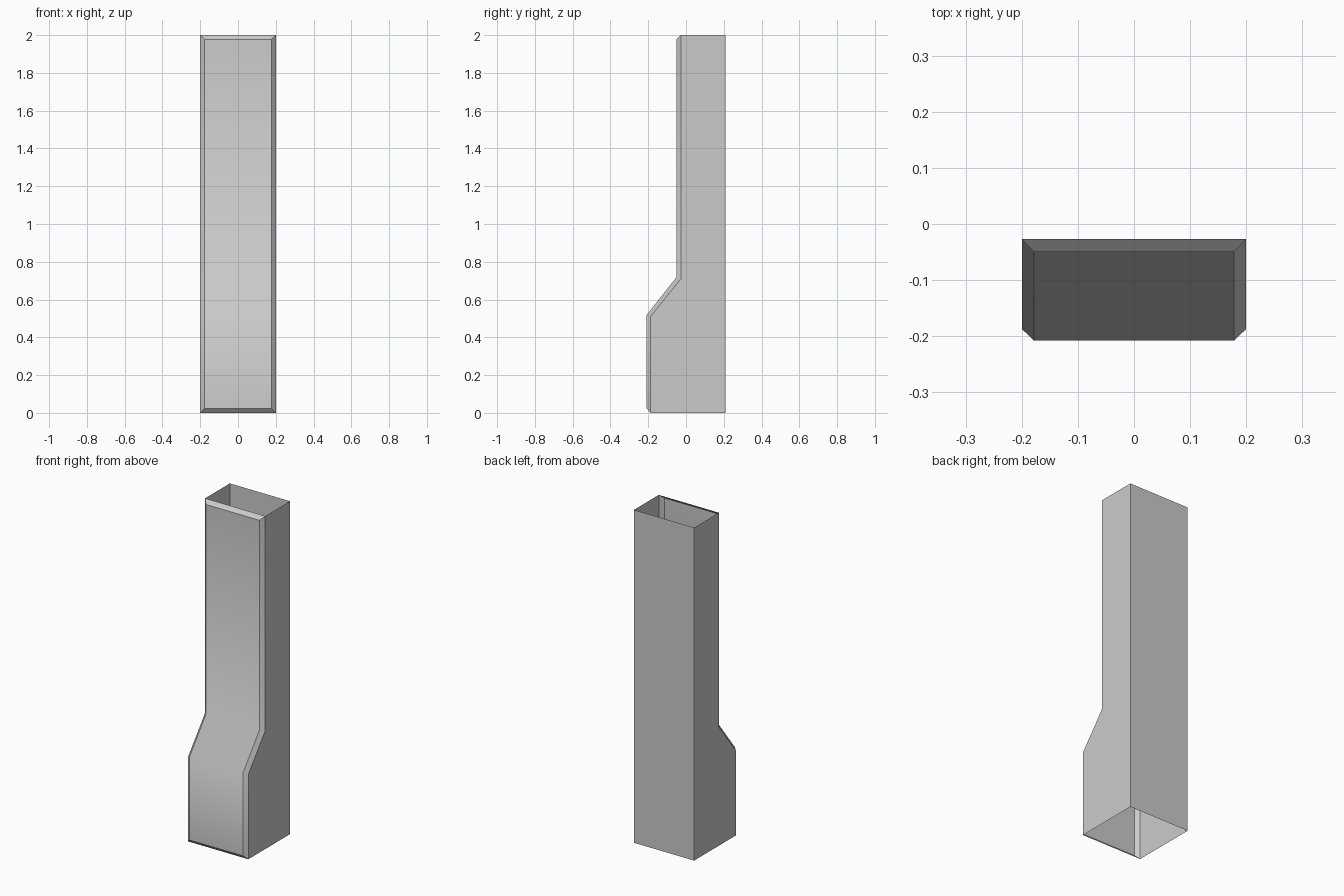
import bpy, bmesh, math

if "Cube" in bpy.data.objects:
    bpy.data.objects.remove(bpy.data.objects["Cube"])

W, WI = 0.2, 0.178          # half width of body and of raised front panel
BACK = 0.208
# Front profile (y, z) bottom to top: bevel foot on the sides, raised panel edge
rim = [(-0.187, 0.0), (-0.187, 0.511), (-0.027, 0.711), (-0.027, 2.0)]
panel = [(-0.208, 0.023), (-0.208, 0.519), (-0.05, 0.719), (-0.05, 1.978)]

bm = bmesh.new()


def column(x, profile):
    return [bm.verts.new((x, y, z)) for y, z in profile]


def strip(a, b):
    for i in range(len(a) - 1):
        bm.faces.new((a[i], b[i], b[i + 1], a[i + 1]))


# Front panel with bevelled border
rim_l, pan_l = column(-W, rim), column(-WI, panel)
pan_r, rim_r = column(WI, panel), column(W, rim)
strip(rim_l, pan_l)
strip(pan_l, pan_r)
strip(pan_r, rim_r)
bm.faces.new((rim_l[0], rim_r[0], pan_r[0], pan_l[0]))
bm.faces.new((pan_l[-1], pan_r[-1], rim_r[-1], rim_l[-1]))

# Side walls and back wall; top and bottom stay open
back_l, back_r = (column(x, [(BACK, 0), (BACK, 2)]) for x in (-W, W))
bm.faces.new(rim_r[:1] + back_r + rim_r[:0:-1])
bm.faces.new(back_l[:1] + rim_l + back_l[1:])
bm.faces.new((back_r[0], back_l[0], back_l[1], back_r[1]))

mesh = bpy.data.meshes.new("chute_shell")
bm.to_mesh(mesh)
bm.free()
shell = bpy.data.objects.new("chute_shell", mesh)
bpy.context.collection.objects.link(shell)

# Smooth across the front bends, sharp at the bevels
bpy.context.view_layer.objects.active = shell
shell.select_set(True)
bpy.ops.object.shade_smooth_by_angle(angle=math.radians(41))
